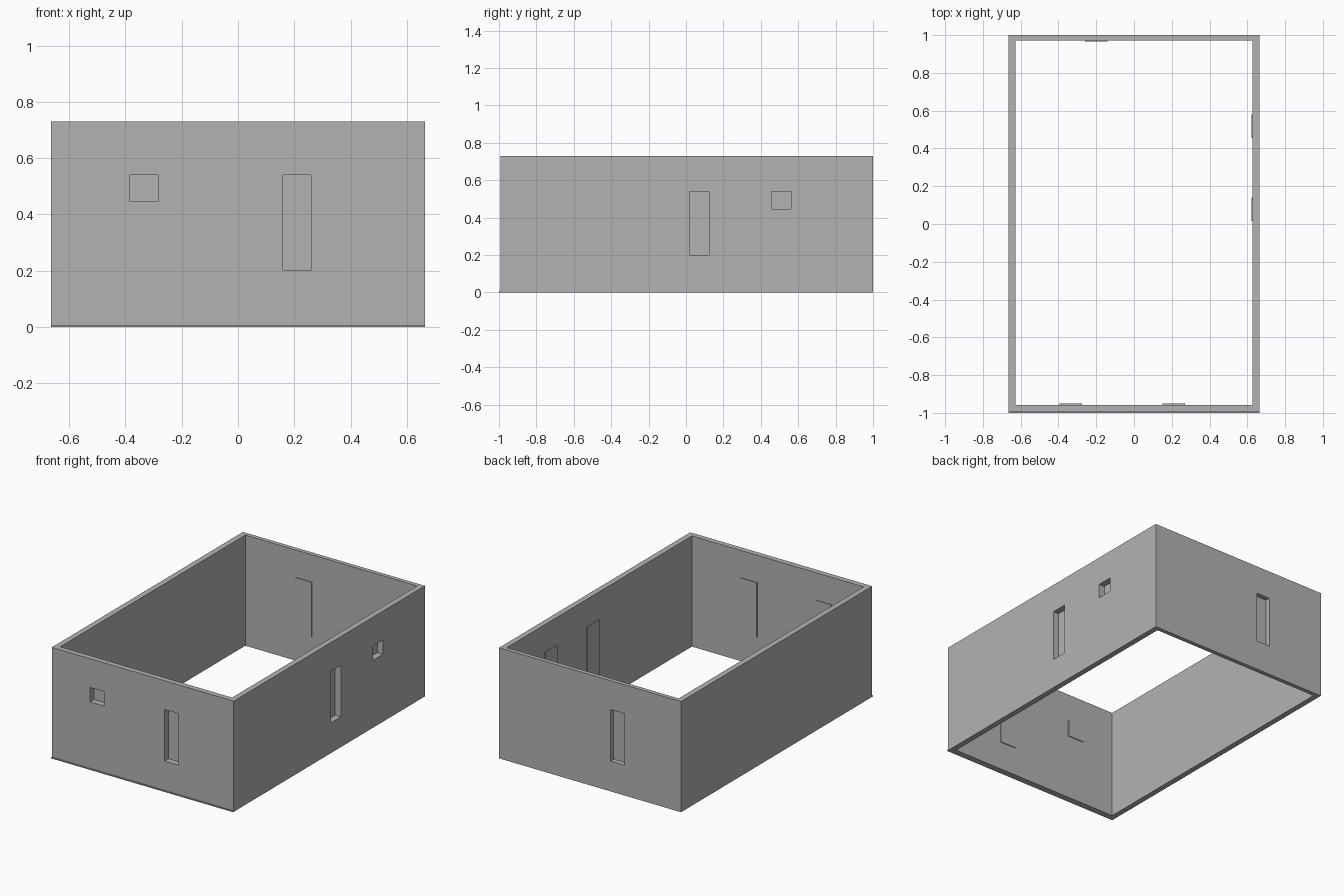
import bpy
from mathutils import Vector

cube = bpy.data.objects.get("Cube")
if cube:
    bpy.data.objects.remove(cube, do_unlink=True)

grey = bpy.data.materials.new("plain grey")
grey.use_nodes = True
GREY = (0.45, 0.45, 0.45, 1)
grey.diffuse_color = GREY
grey.node_tree.nodes["Principled BSDF"].inputs["Base Color"].default_value = GREY

HALF_X, HEIGHT = 0.664, 0.73
FRONT, BACK = -0.993, 1.0
IN_X, IN_FRONT, IN_BACK = 0.627, -0.957, 0.972
BUMP, SKIN, MARGIN = 0.006, 0.002, 0.01


def box(name, lo, hi):
    lo, hi = Vector(lo), Vector(hi)
    bpy.ops.mesh.primitive_cube_add(size=1, location=(lo + hi) / 2)
    ob = bpy.context.object
    ob.name = name
    ob.scale = hi - lo
    bpy.ops.object.transform_apply(location=True, rotation=False, scale=True)
    ob.data.materials.append(grey)
    return ob


def boolean(target, tool, operation):
    mod = target.modifiers.new(operation.title(), 'BOOLEAN')
    mod.operation, mod.solver, mod.object = operation, 'EXACT', tool
    bpy.context.view_layer.objects.active = target
    bpy.ops.object.modifier_apply(modifier=mod.name)
    bpy.data.objects.remove(tool, do_unlink=True)


# Four walls as a hollow rectangle, open at top and bottom
walls = box("walls", (-HALF_X, FRONT, 0), (HALF_X, BACK, HEIGHT))
boolean(walls, box("room", (-IN_X, IN_FRONT, -1), (IN_X, IN_BACK, 1)), 'DIFFERENCE')

# Low lip along the foot of the front wall
boolean(walls, box("front_lip", (-HALF_X, -1, 0), (HALF_X, FRONT + 0.01, 0.007)), 'UNION')


def opening(side, start, end, bottom, top, shift=0):
    """Recess cut from outside, closed by a panel that stands proud inside."""
    outer, inner = {"front": (FRONT, IN_FRONT), "back": (BACK, IN_BACK),
                    "left": (HALF_X, IN_X)}[side]
    inward = 1 if inner > outer else -1

    def slab(name, d0, d1, grow, move=0):
        d0, d1 = sorted((d0, d1))
        a, b = start - grow + move, end + grow + move
        z0, z1 = bottom - grow, top + grow
        if side == "left":
            return box(name, (d0, a, z0), (d1, b, z1))
        return box(name, (a, d0, z0), (b, d1, z1))

    face = inner + inward * BUMP
    boolean(walls, slab("panel", inner - inward * 0.01, face, MARGIN, shift), 'UNION')
    boolean(walls, slab("recess", outer - inward * 0.1, face - inward * SKIN, 0), 'DIFFERENCE')


# Doors and windows
DOOR, WINDOW = (0.20, 0.54), (0.445, 0.54)
opening("front", 0.16, 0.26, *DOOR)
opening("front", -0.384, -0.284, *WINDOW)
opening("back", -0.25, -0.15, *DOOR)
opening("left", 0.02, 0.124, *DOOR, shift=0.007)
opening("left", 0.458, 0.562, *WINDOW, shift=0.007)
